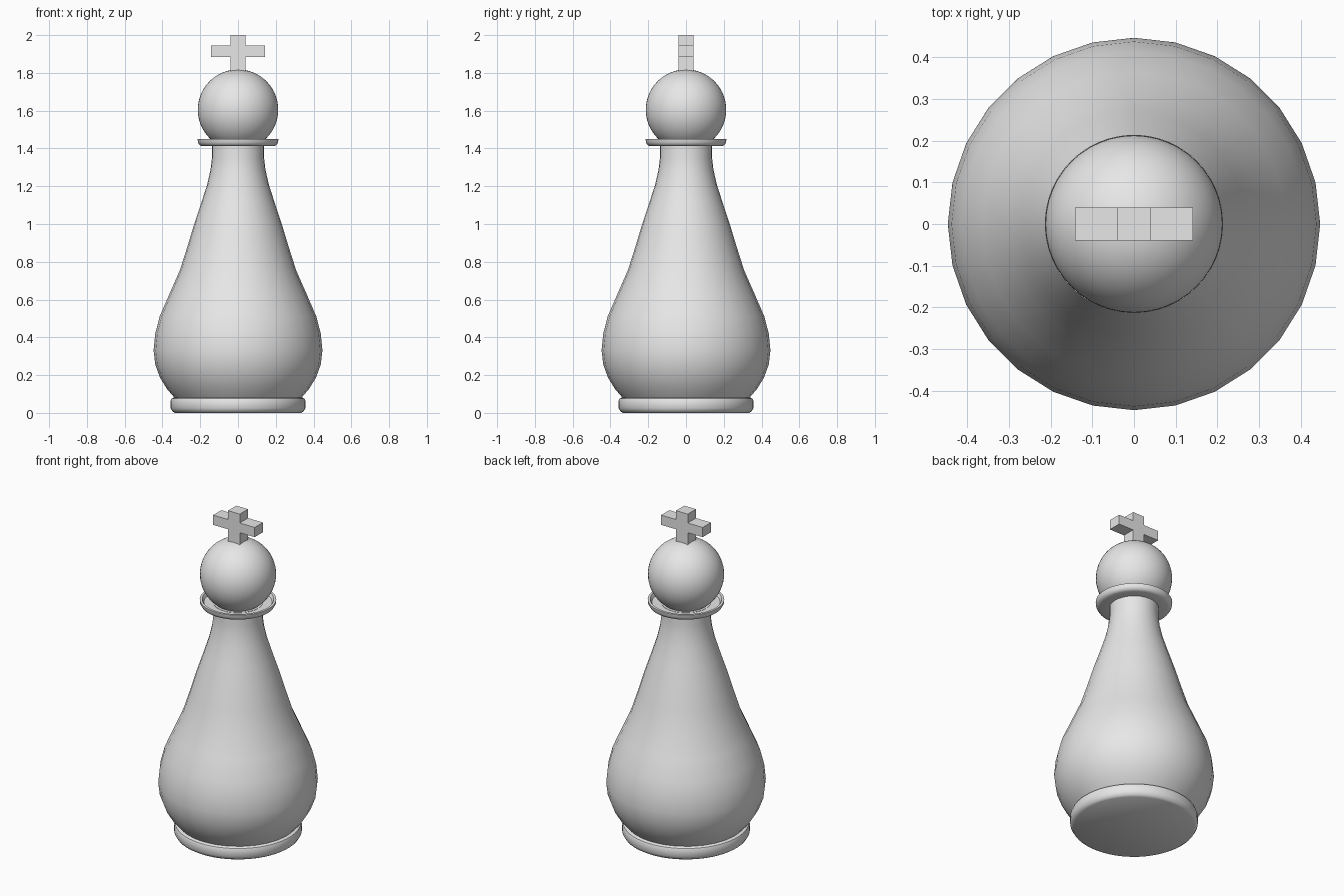
import bpy, bmesh, math

cube = bpy.data.objects.get("Cube")
if cube:
    bpy.data.objects.remove(cube, do_unlink=True)

grey = bpy.data.materials.new("light grey")
grey.use_nodes = True
colour = (0.8, 0.8, 0.8, 1)
grey.diffuse_color = colour
grey.node_tree.nodes["Principled BSDF"].inputs["Base Color"].default_value = colour


def finish(name, bm, smooth_angle=None):
    """Turn a bmesh into a named object with the shared material."""
    bmesh.ops.recalc_face_normals(bm, faces=bm.faces)
    mesh = bpy.data.meshes.new(name)
    bm.to_mesh(mesh)
    bm.free()
    mesh.materials.append(grey)
    obj = bpy.data.objects.new(name, mesh)
    bpy.context.collection.objects.link(obj)
    if smooth_angle is not None:
        bpy.ops.object.select_all(action='DESELECT')
        obj.select_set(True)
        bpy.context.view_layer.objects.active = obj
        bpy.ops.object.shade_smooth_by_angle(angle=math.radians(smooth_angle))
    return obj


def lathe(name, profile, sides, smooth_angle):
    """Revolve (radius, height) points around z and cap both ends."""
    bm = bmesh.new()
    rings = []
    for r, z in profile:
        rings.append([bm.verts.new((r * math.cos(math.tau * i / sides),
                                    r * math.sin(math.tau * i / sides), z))
                      for i in range(sides)])
    for low, high in zip(rings, rings[1:]):
        for i in range(sides):
            j = (i + 1) % sides
            bm.faces.new((low[i], low[j], high[j], high[i]))
    bm.faces.new(rings[0])
    bm.faces.new(rings[-1])
    return finish(name, bm, smooth_angle)


# Foot: a shallow rimmed disc
lathe("base", [(0.335, 0), (0.347, 0.008), (0.357, 0.025), (0.357, 0.062),
               (0.352, 0.075), (0.342, 0.081), (0.32, 0.081)], 64, 35)

# Pear-shaped body rising to a narrow neck
lathe("body", [(0.31, 0.05), (0.34, 0.085), (0.375, 0.125), (0.412, 0.185),
               (0.438, 0.255), (0.447, 0.33), (0.438, 0.42), (0.415, 0.51),
               (0.365, 0.625), (0.308, 0.755), (0.268, 0.88), (0.232, 1.0),
               (0.195, 1.11), (0.163, 1.21), (0.145, 1.29), (0.138, 1.35),
               (0.138, 1.43)], 28, 50)

# Collar: a thin dish with a raised rim
lathe("collar", [(0.13, 1.412), (0.19, 1.412), (0.204, 1.418), (0.212, 1.432),
                 (0.214, 1.45), (0.2, 1.45), (0.19, 1.432), (0.13, 1.428)], 64, 40)

# Ball head
bm = bmesh.new()
bmesh.ops.create_uvsphere(bm, u_segments=48, v_segments=32, radius=0.213)
bmesh.ops.translate(bm, verts=bm.verts, vec=(0, 0, 1.605))
finish("head", bm, 60)

# Cross: a post with its side faces extruded into arms
bm = bmesh.new()
half = 0.04
levels = [1.78, 1.885, 1.945, 2.0]
rings = [[bm.verts.new((x * half, y * half, z))
          for x, y in ((-1, -1), (1, -1), (1, 1), (-1, 1))] for z in levels]
bm.faces.new(rings[0])
bm.faces.new(rings[-1])
arm_faces = []
for k in range(3):
    for i in range(4):
        j = (i + 1) % 4
        face = bm.faces.new((rings[k][i], rings[k][j], rings[k + 1][j], rings[k + 1][i]))
        if k == 1 and i in (1, 3):
            arm_faces.append(face)
for face in arm_faces:
    side = 1 if face.calc_center_median().x > 0 else -1
    tip = bmesh.ops.extrude_discrete_faces(bm, faces=[face])["faces"][0]
    bmesh.ops.translate(bm, verts=tip.verts, vec=(side * 0.102, 0, 0))
finish("cross", bm)
